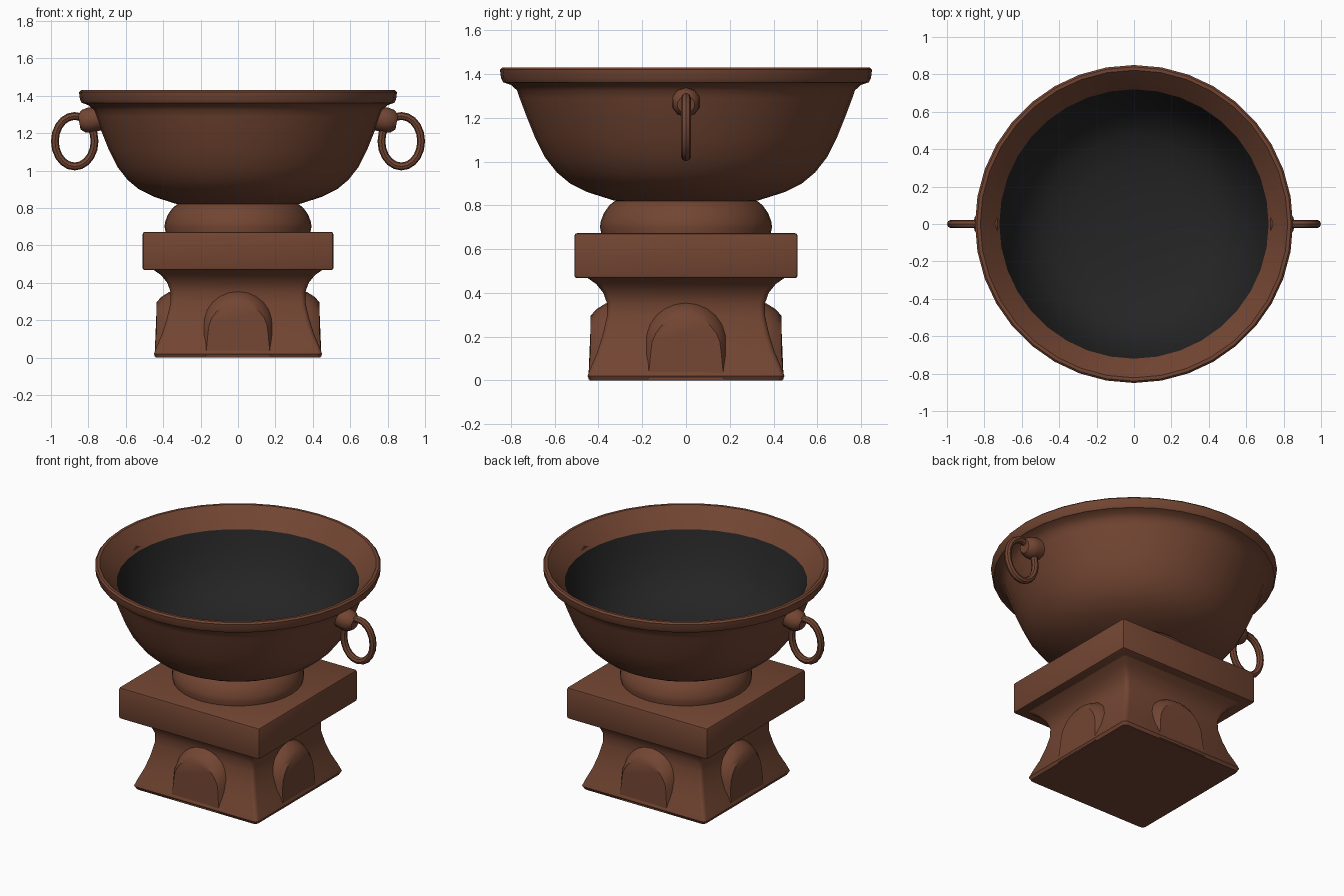
import bpy, bmesh
from math import cos, sin, pi, radians
from mathutils import Matrix, Vector

cube = bpy.data.objects.get("Cube")
if cube:
    bpy.data.objects.remove(cube, do_unlink=True)


def material(name, rgb):
    mat = bpy.data.materials.new(name)
    mat.use_nodes = True
    mat.diffuse_color = (*rgb, 1)
    mat.node_tree.nodes["Principled BSDF"].inputs["Base Color"].default_value = (*rgb, 1)
    return mat


clay = material("brown clay", (0.17, 0.06, 0.032))
ash = material("charcoal", (0.018, 0.018, 0.018))


def finish(name, bm, mat=clay, angle=40):
    bmesh.ops.recalc_face_normals(bm, faces=bm.faces)
    mesh = bpy.data.meshes.new(name)
    bm.to_mesh(mesh)
    bm.free()
    mesh.materials.append(mat)
    obj = bpy.data.objects.new(name, mesh)
    bpy.context.collection.objects.link(obj)
    bpy.ops.object.select_all(action="DESELECT")
    obj.select_set(True)
    bpy.context.view_layer.objects.active = obj
    bpy.ops.object.shade_smooth_by_angle(angle=radians(angle))
    return obj


def loft(bm, rings, caps=True):
    """Join equal-length loops of points into a skin."""
    loops = [[bm.verts.new(p) for p in ring] for ring in rings]
    n = len(loops[0])
    for a, b in zip(loops, loops[1:]):
        for i in range(n):
            j = (i + 1) % n
            bm.faces.new((a[i], a[j], b[j], b[i]))
    if caps:
        bm.faces.new(loops[0])
        bm.faces.new(loops[-1])


def circle(r, z, n=36):
    return [(r * cos(2 * pi * i / n), r * sin(2 * pi * i / n), z) for i in range(n)]


def lathe(name, profile, mat=clay):
    bm = bmesh.new()
    loft(bm, [circle(r, z) for r, z in profile])
    return finish(name, bm, mat)


def rounded_square(h, z, cut=0.025):
    pts = []
    for k in range(4):
        for i in range(4):
            a = k * pi / 2 + i * pi / 6
            cx, cy = [(1, 1), (-1, 1), (-1, -1), (1, -1)][k]
            pts.append((cx * (h - cut) + cut * cos(a), cy * (h - cut) + cut * sin(a), z))
    return pts


# Flared square pedestal
bm = bmesh.new()
loft(bm, [rounded_square(h, z) for h, z in (
    (0.44, 0), (0.45, 0.02), (0.435, 0.06), (0.405, 0.13), (0.38, 0.21), (0.362, 0.29),
    (0.36, 0.35), (0.378, 0.40), (0.41, 0.44), (0.46, 0.475))])
finish("pedestal", bm)


# Raised arch panel on each side of the pedestal
def arch(width, top, depth):
    spring = top - width
    pts = [(-width * 1.08, -depth, 0.005)]
    pts += [(-width * cos(pi * i / 12), -depth, spring + width * sin(pi * i / 12)) for i in range(13)]
    return pts + [(width * 1.08, -depth, 0.005)]


for k, side in enumerate(("front", "left", "back", "right")):
    bm = bmesh.new()
    loft(bm, [arch(0.195, 0.36, 0.34), arch(0.19, 0.35, 0.37),
              arch(0.178, 0.325, 0.41), arch(0.16, 0.295, 0.436)])
    for v in bm.verts:
        if v.co.y < -0.43 and v.co.z < 0.02:
            v.co.y = -0.446
    bm.transform(Matrix.Rotation(k * pi / 2, 4, "Z"))
    finish(side + "_arch_panel", bm)

# Square slab
bm = bmesh.new()
bmesh.ops.create_cube(bm, size=1, matrix=Matrix.Translation((0, 0, 0.57)) @ Matrix.Diagonal((1.02, 1.02, 0.205, 1)))
bmesh.ops.bevel(bm, geom=bm.edges[:], offset=0.012, segments=2, affect="EDGES", profile=0.5)
finish("slab", bm)

# Round collar beneath the bowl
lathe("collar", ((0.385, 0.66), (0.393, 0.70), (0.39, 0.725), (0.375, 0.765),
                 (0.35, 0.80), (0.325, 0.82), (0.28, 0.83)))

# Bowl shell with flared rim
bm = bmesh.new()
loft(bm, [circle(r, z) for r, z in (
    (0.26, 0.81), (0.33, 0.822), (0.45, 0.86), (0.53, 0.90), (0.59, 0.95), (0.645, 1.02),
    (0.69, 1.11), (0.73, 1.21), (0.76, 1.29), (0.772, 1.325), (0.80, 1.35), (0.835, 1.362),
    (0.845, 1.38), (0.85, 1.42), (0.84, 1.43), (0.822, 1.43), (0.79, 1.395),
    (0.75, 1.35), (0.72, 1.315))], caps=False)
finish("bowl", bm)

# Dark hollow inside the bowl
bm = bmesh.new()
loft(bm, [circle(r, z) for r, z in (
    (0.72, 1.315), (0.69, 1.22), (0.64, 1.11), (0.57, 1.01),
    (0.47, 0.94), (0.33, 0.895), (0.16, 0.875), (0.04, 0.87))], caps=False)
rim = [e for e in bm.edges if e.is_boundary and e.verts[0].co.z < 0.88]
bmesh.ops.contextual_create(bm, geom=rim)
hollow = finish("bowl_hollow", bm, ash)
hollow.data.flip_normals() if hollow.data.polygons[-1].normal.z < 0 else None

# Lugs and hanging ring handles
for side, s in (("left", 1), ("right", -1)):
    bm = bmesh.new()
    tilt = Matrix.Translation((s * 0.79, 0, 1.27)) @ Matrix.Rotation(s * radians(100), 4, "Y")
    loft(bm, [[tilt @ Vector(p) for p in circle(r, z, 10)] for r, z in (
        (0.062, -0.07), (0.068, 0.0), (0.062, 0.035), (0.04, 0.06))])
    finish(side + "_lug", bm)

    bm = bmesh.new()
    rings, n = [], 20
    for i in range(n + 1):
        a = 2 * pi * i / n
        ring = []
        for j in range(8):
            b = 2 * pi * j / 8
            ring.append((s * (0.873 + (0.106 + 0.021 * cos(b)) * cos(a)), 0.022 * sin(b),
                         1.157 + (0.135 + 0.021 * cos(b)) * sin(a)))
        rings.append(ring)
    loft(bm, rings, caps=False)
    bmesh.ops.remove_doubles(bm, verts=bm.verts, dist=0.0005)
    finish(side + "_ring_handle", bm)
